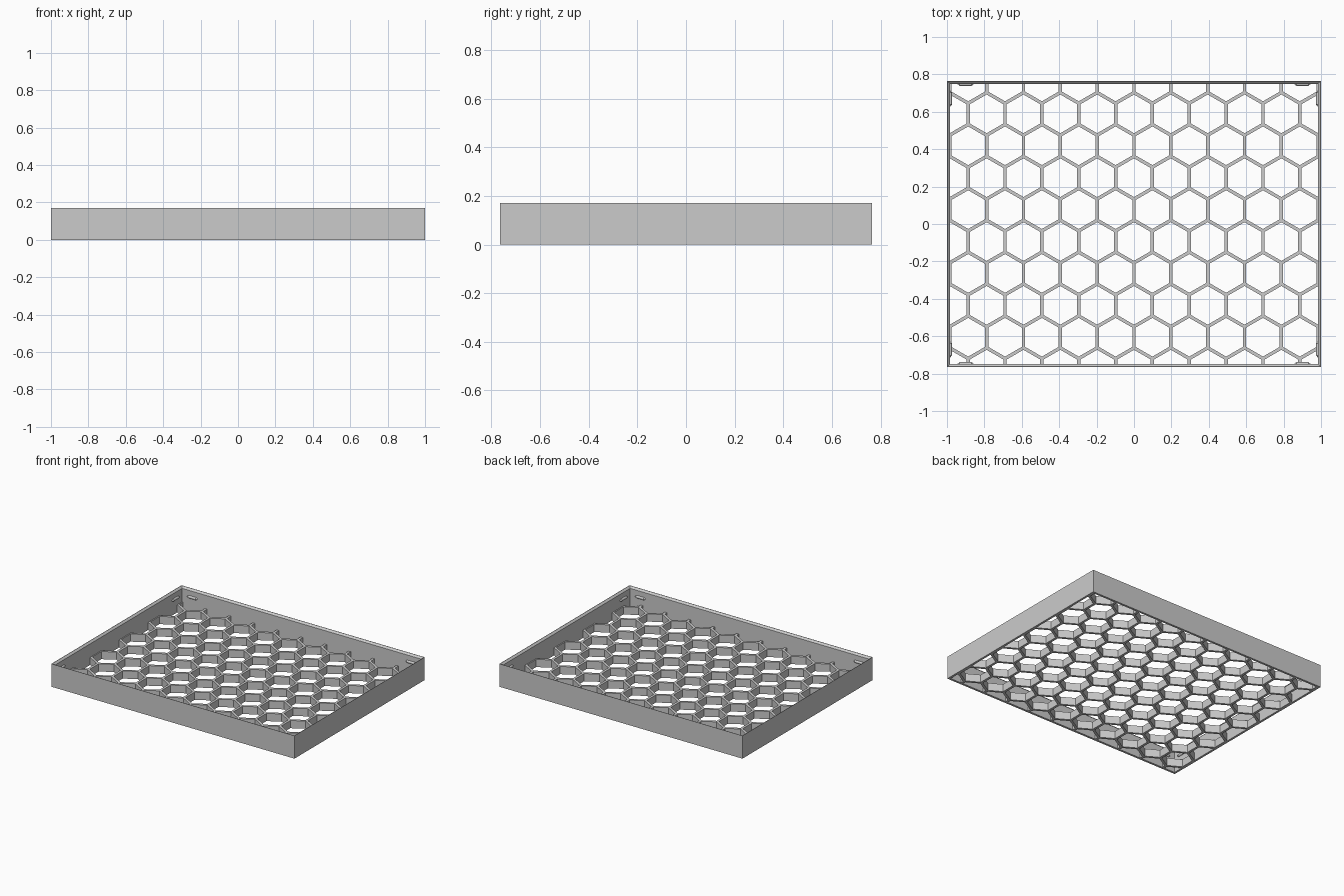
import bpy, bmesh, math
from mathutils import Matrix, Vector

cube = bpy.data.objects.get("Cube")
if cube:
    bpy.data.objects.remove(cube, do_unlink=True)

HALF_X, HALF_Y, HEIGHT = 1.0, 0.765, 0.17
WALL, LIP = 0.016, 0.003
GRID_H, PITCH, STRUT = 0.057, 0.197, 0.018
IN_X, IN_Y = HALF_X - WALL, HALF_Y - WALL

grey = bpy.data.materials.new("plain_grey")
grey.use_nodes = True
colour = (0.6, 0.6, 0.6, 1)
grey.diffuse_color = colour
grey.node_tree.nodes["Principled BSDF"].inputs["Base Color"].default_value = colour


def make(name, bm):
    bmesh.ops.recalc_face_normals(bm, faces=bm.faces)
    mesh = bpy.data.meshes.new(name)
    bm.to_mesh(mesh)
    bm.free()
    mesh.materials.append(grey)
    obj = bpy.data.objects.new(name, mesh)
    bpy.context.collection.objects.link(obj)
    return obj


def bridge(bm, a, b):
    for i in range(len(a)):
        j = (i + 1) % len(a)
        bm.faces.new((a[i], a[j], b[j], b[i]))


# Rectangular wall with an inward-sloping top edge
bm = bmesh.new()
profile = [(0, 0), (0, HEIGHT), (LIP, HEIGHT), (WALL, HEIGHT - WALL + LIP), (WALL, 0)]
loops = []
for inset, z in profile:
    x, y = HALF_X - inset, HALF_Y - inset
    loops.append([bm.verts.new((sx * x, sy * y, z))
                  for sx, sy in ((-1, -1), (1, -1), (1, 1), (-1, 1))])
for i, loop in enumerate(loops):
    bridge(bm, loop, loops[(i + 1) % len(loops)])
make("frame_wall", bm)

# Floor plate, then hexagonal openings cut through it
bm = bmesh.new()
bmesh.ops.create_cube(bm, size=1, matrix=Matrix.Translation((0, 0, GRID_H / 2))
                      @ Matrix.Diagonal((2 * IN_X, 2 * IN_Y, GRID_H, 1)))
grid = make("honeycomb_floor", bm)

bm = bmesh.new()
row_step = PITCH * math.sqrt(3) / 2
radius = (PITCH - STRUT) / math.sqrt(3)
for row in range(-5, 5):
    for col in range(-6, 7):
        x = (col + (0.5 if row % 2 == 0 else 0)) * PITCH
        y = 0.077 + row * row_step
        bmesh.ops.create_cone(bm, cap_ends=True, segments=6, radius1=radius,
                              radius2=radius, depth=0.3,
                              matrix=Matrix.Translation((x, y, 0)))
cutter = make("hexagon_cutter", bm)
cutter.hide_render = True
cut = grid.modifiers.new("openings", "BOOLEAN")
cut.operation, cut.object, cut.solver = "DIFFERENCE", cutter, "EXACT"
bpy.context.view_layer.objects.active = grid
bpy.ops.object.modifier_apply(modifier=cut.name)
bpy.data.objects.remove(cutter, do_unlink=True)


# Small rounded snap ridges beside each inner corner
def ridge(name, centre, along_x):
    bm = bmesh.new()
    axis = Vector((1, 0, 0)) if along_x else Vector((0, 1, 0))
    side = axis.cross(Vector((0, 0, 1)))
    rings = []
    for t, r in ((-0.043, 0.002), (-0.032, 0.01), (0.032, 0.01), (0.043, 0.002)):
        rings.append([bm.verts.new(Vector(centre) + axis * t
                      + side * (r * math.cos(a * math.pi / 6))
                      + Vector((0, 0, r * math.sin(a * math.pi / 6))))
                      for a in range(12)])
    for a, b in zip(rings, rings[1:]):
        bridge(bm, a, b)
    bm.faces.new(rings[0])
    bm.faces.new(rings[-1])
    make(name, bm)


for sx, side_name in ((-1, "right"), (1, "left")):
    for sy, end_name in ((-1, "front"), (1, "back")):
        tag = end_name + "_" + side_name
        ridge("snap_ridge_long_" + tag, (sx * 0.9, sy * IN_Y, 0.11), True)
        ridge("snap_ridge_short_" + tag, (sx * IN_X, sy * 0.67, 0.11), False)
